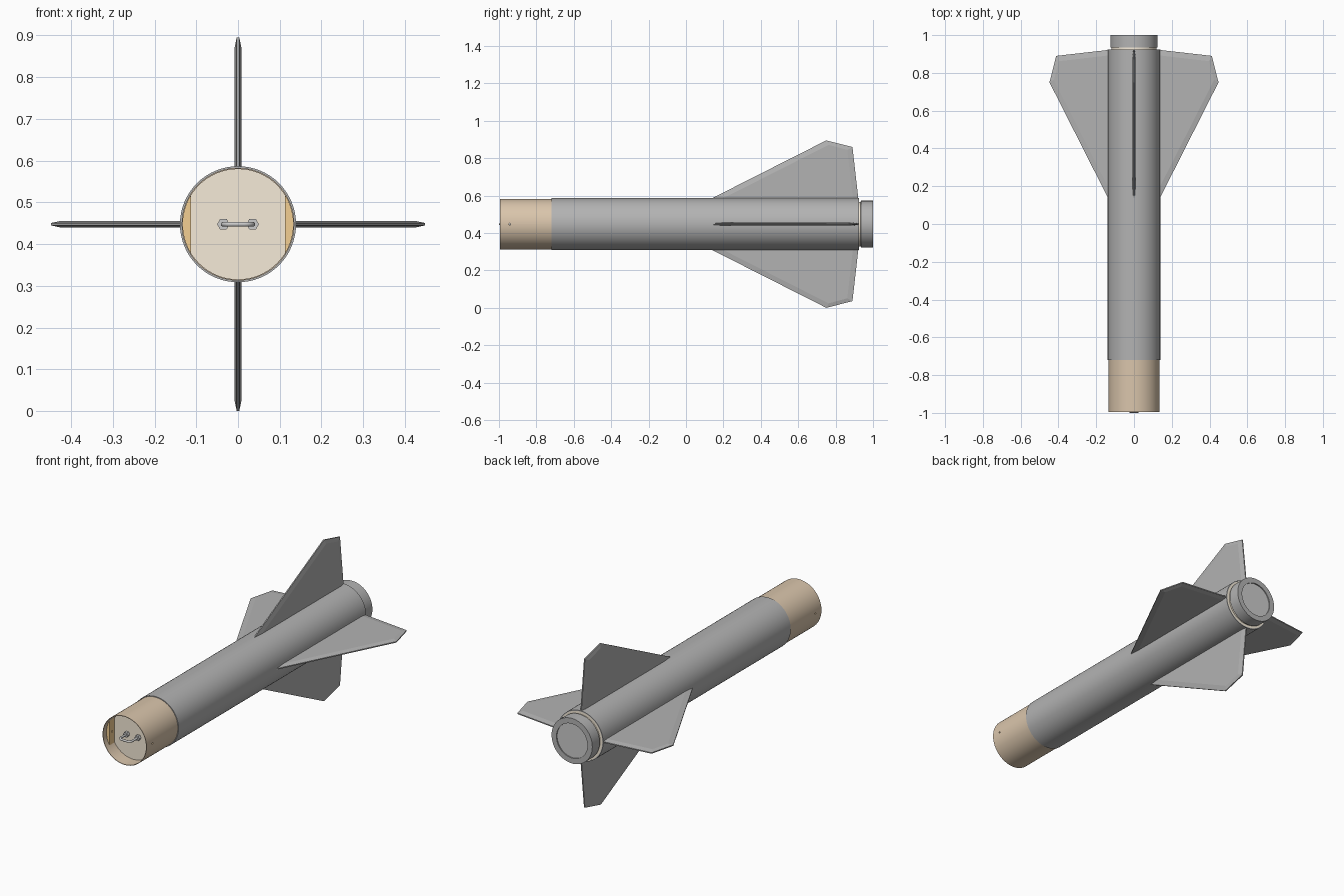
import bpy, bmesh, math
from mathutils import Matrix

if "Cube" in bpy.data.objects:
    bpy.data.objects.remove(bpy.data.objects["Cube"])

CZ = 0.4475   # height of the centre line
SEG = 64


def material(name, rgb):
    m = bpy.data.materials.new(name)
    m.diffuse_color = (*rgb, 1)
    m.use_nodes = True
    m.node_tree.nodes["Principled BSDF"].inputs["Base Color"].default_value = m.diffuse_color
    return m


DARK = material("dark_grey", (0.45, 0.45, 0.45))
TAN = material("card_tan", (0.70, 0.56, 0.41))
PLY = material("pale_plywood", (0.92, 0.83, 0.69))
WOOD = material("warm_wood", (0.90, 0.62, 0.29))


def finish(name, bm, mat=None, smooth=True):
    bmesh.ops.recalc_face_normals(bm, faces=bm.faces)
    me = bpy.data.meshes.new(name)
    bm.to_mesh(me)
    bm.free()
    ob = bpy.data.objects.new(name, me)
    ob.location.z = CZ
    bpy.context.collection.objects.link(ob)
    if mat:
        me.materials.append(mat)
    if smooth:
        bpy.ops.object.select_all(action='DESELECT')
        ob.select_set(True)
        bpy.context.view_layer.objects.active = ob
        bpy.ops.object.shade_smooth_by_angle(angle=math.radians(30))
    return ob


def lathe(name, profile, mat=None, closed=True):
    """Spin (radius, y) points around the y axis."""
    bm = bmesh.new()
    vs = [bm.verts.new((r, y, 0)) for r, y in profile]
    es = [bm.edges.new(p) for p in zip(vs, vs[1:])]
    if closed:
        es.append(bm.edges.new((vs[-1], vs[0])))
    bmesh.ops.spin(bm, geom=vs + es, cent=(0, 0, 0), axis=(0, 1, 0),
                   angle=math.tau, steps=SEG)
    bmesh.ops.remove_doubles(bm, verts=bm.verts, dist=1e-5)
    return finish(name, bm, mat)


def tube(name, r0, r1, y0, y1, mat=None):
    return lathe(name, [(r1, y0), (r1, y1), (r0, y1), (r0, y0)], mat)


def disc(name, r, y0, y1, mat=None):
    return lathe(name, [(0, y0), (r, y0), (r, y1), (0, y1)], mat, closed=False)


def prism(name, outline, y0, y1, mat=None, smooth=False):
    """Extrude an (x, z) outline along y."""
    bm = bmesh.new()
    f = bm.faces.new([bm.verts.new((x, y0, z)) for x, z in outline])
    ext = bmesh.ops.extrude_face_region(bm, geom=[f])["geom"]
    bmesh.ops.translate(bm, vec=(0, y1 - y0, 0),
                        verts=[g for g in ext if isinstance(g, bmesh.types.BMVert)])
    return finish(name, bm, mat, smooth)


# Airframe tube and the coupler sliding into it
tube("body_tube", 0.134, 0.139, -0.72, 0.925, DARK)
coupler = tube("coupler", 0.132, 0.135, -0.995, -0.45, TAN)
disc("bulkhead", 0.1325, -0.92, -0.895, PLY)

# Wooden screw blocks against the coupler wall
a = math.acos(0.113 / 0.1325)
blocks = []
for side, label in ((1, "right"), (-1, "left")):
    arc = [-a + 2 * a * i / 12 for i in range(13)]
    pts = [(side * 0.1325 * math.cos(t), 0.1325 * math.sin(t)) for t in arc]
    blocks.append(prism(f"screw_block_{label}", pts, -0.965, -0.92, WOOD, True))

# Screw holes through coupler and blocks
bm = bmesh.new()
bmesh.ops.create_cone(bm, cap_ends=True, segments=16, radius1=0.005, radius2=0.005, depth=0.4,
                      matrix=Matrix.Translation((0, -0.942, 0)) @ Matrix.Rotation(math.pi / 2, 4, 'Y'))
cutter = finish("screw_hole_cutter", bm, None, False)
cutter.hide_render = True
cutter.hide_set(True)
for ob in [coupler] + blocks:
    mod = ob.modifiers.new("screw_hole", 'BOOLEAN')
    mod.object = cutter
    mod.operation = 'DIFFERENCE'
    mod.solver = 'EXACT'

# U-bolt with hex nuts
cu = bpy.data.curves.new("u_bolt", 'CURVE')
cu.dimensions = '3D'
cu.bevel_depth = 0.006
cu.bevel_resolution = 3
cu.use_fill_caps = True
R, top, half = 0.02, -0.994, 0.035
path = [(-half, -0.90)]
for cx, start in ((-half + R, math.pi), (half - R, math.pi / 2)):
    for i in range(7):
        t = start - i * math.pi / 12
        path.append((cx + R * math.cos(t), top + R - R * math.sin(t)))
path.append((half, -0.90))
sp = cu.splines.new('POLY')
sp.points.add(len(path) - 1)
for p, (x, y) in zip(sp.points, path):
    p.co = (x, y, 0, 1)
sp.use_smooth = True
bolt = bpy.data.objects.new("u_bolt", cu)
bolt.location.z = CZ
bpy.context.collection.objects.link(bolt)
for side, label in ((1, "right"), (-1, "left")):
    hexagon = [(side * half + 0.015 * math.cos(k * math.pi / 3), 0.015 * math.sin(k * math.pi / 3))
               for k in range(6)]
    prism(f"hex_nut_{label}", hexagon, -0.937, -0.92)

# Four fins with bevelled leading, tip and trailing edges: (y, radius)
outer = [(0.125, 0.131), (0.75, 0.4475), (0.89, 0.412), (0.922, 0.131)]
inner = [(0.185, 0.131), (0.763, 0.424), (0.862, 0.397), (0.893, 0.131)]
for k, label in enumerate(("right", "bottom", "left", "top")):
    bm = bmesh.new()
    rings = [[bm.verts.new((r, y, t)) for y, r in pts]
             for pts, t in ((inner, 0.008), (outer, 0.003), (outer, -0.003), (inner, -0.008))]
    for A, B in zip(rings, rings[1:]):
        for i in range(3):
            bm.faces.new((A[i], A[i + 1], B[i + 1], B[i]))
    bm.faces.new(rings[0])
    bm.faces.new(rings[3])
    bm.faces.new([q[0] for q in rings] + [q[3] for q in reversed(rings)])
    bmesh.ops.rotate(bm, verts=bm.verts, cent=(0, 0, 0),
                     matrix=Matrix.Rotation(k * math.pi / 2, 3, 'Y'))
    finish(f"fin_{label}", bm, DARK, False)

# Rear centring ring, motor tube neck and retainer cap
tube("centring_ring", 0.112, 0.134, 0.90, 0.923, PLY)
tube("motor_neck", 0.105, 0.119, 0.85, 0.94, PLY)
lathe("motor_retainer", [(0.119, 0.934), (0.125, 0.935), (0.125, 1.0),
                         (0.095, 1.0), (0.095, 0.98), (0.105, 0.934)], DARK)
disc("motor_end_plate", 0.0955, 0.97, 0.994)
